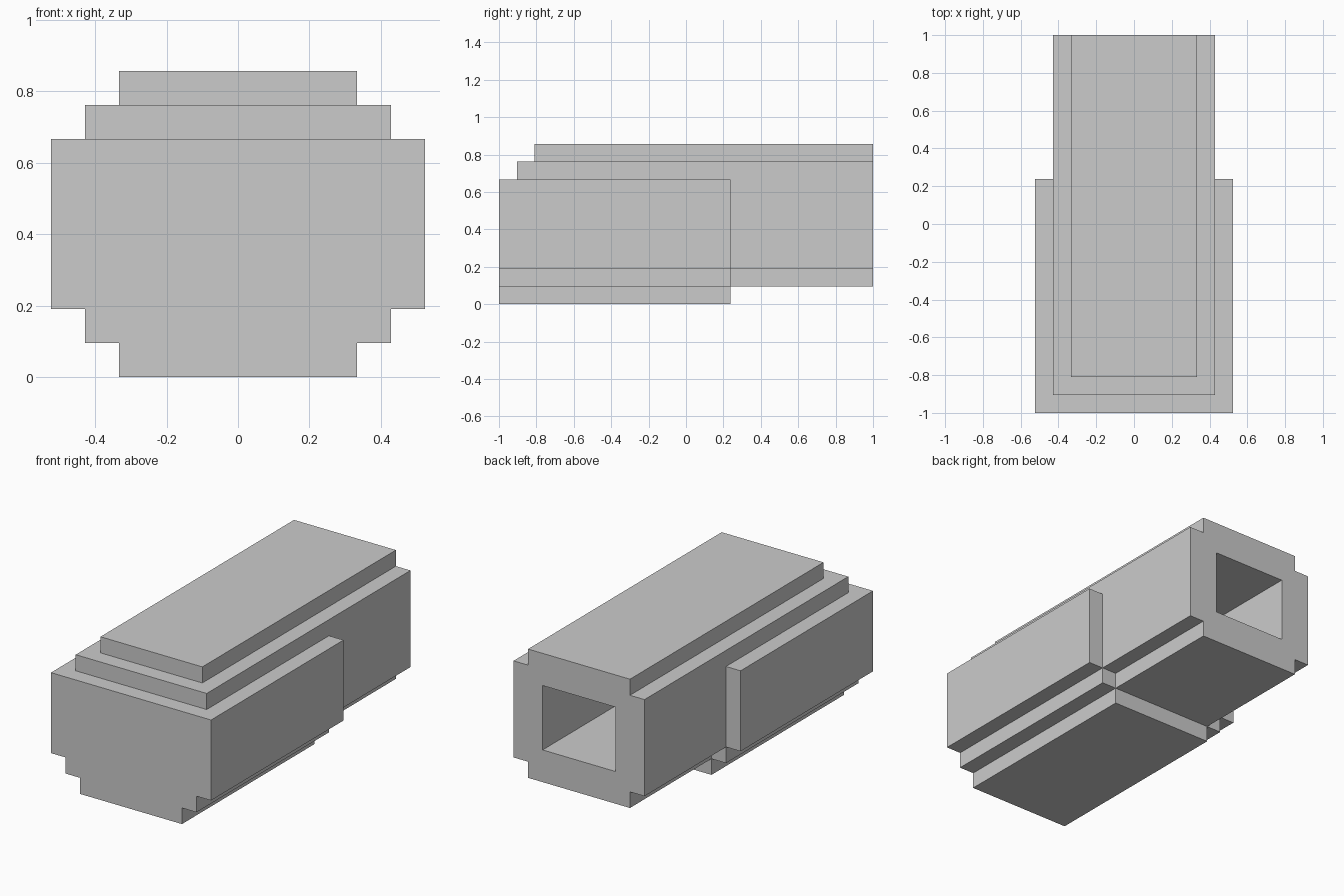
import bpy, bmesh, math

if "Cube" in bpy.data.objects:
    bpy.data.objects.remove(bpy.data.objects["Cube"])

U = 2 / 21  # size of one step; every edge lies on this grid


def extrude_profile(name, half, y0, y1):
    """Mirror a right-hand (x, z) outline and extrude it from y0 to y1 (in steps)."""
    outline = half + [(-x, z) for x, z in reversed(half)]
    bm = bmesh.new()
    face = bm.faces.new([bm.verts.new((x * U, y0 * U, z * U)) for x, z in outline])
    ext = bmesh.ops.extrude_face_region(bm, geom=[face])
    verts = [v for v in ext["geom"] if isinstance(v, bmesh.types.BMVert)]
    bmesh.ops.translate(bm, verts=verts, vec=(0, (y1 - y0) * U, 0))
    bmesh.ops.recalc_face_normals(bm, faces=bm.faces)
    mesh = bpy.data.meshes.new(name)
    bm.to_mesh(mesh)
    bm.free()
    obj = bpy.data.objects.new(name, mesh)
    bpy.context.collection.objects.link(obj)
    return obj


def combine(target, other, operation):
    """Apply a boolean to target and remove the other object."""
    mod = target.modifiers.new("boolean", "BOOLEAN")
    mod.operation = operation
    mod.solver = "EXACT"
    mod.object = other
    bpy.context.view_layer.objects.active = target
    bpy.ops.object.modifier_apply(modifier=mod.name)
    bpy.data.objects.remove(other)


# Outer casing: stepped underside, front half only
body = extrude_profile("stepped_hollow_body",
                       [(3.5, 0), (3.5, 1), (4.5, 1), (4.5, 2), (5.5, 2), (5.5, 7)],
                       -10.5, 2.5)

# Long inner block: wide middle, then narrower top and bottom layer
combine(body, extrude_profile("wide_block", [(4.5, 2), (4.5, 8)], -9.5, 10.5), "UNION")
combine(body, extrude_profile("tall_block", [(3.5, 1), (3.5, 9)], -8.5, 10.5), "UNION")

# Rectangular cavity open at the back, with a closed front
combine(body, extrude_profile("cavity", [(2.5, 3), (2.5, 7)], -7.5, 11.5), "DIFFERENCE")

# Clean up coplanar faces left by the booleans
bm = bmesh.new()
bm.from_mesh(body.data)
bmesh.ops.remove_doubles(bm, verts=bm.verts, dist=1e-4)
bmesh.ops.dissolve_limit(bm, angle_limit=math.radians(1), verts=bm.verts, edges=bm.edges)
bm.to_mesh(body.data)
bm.free()
